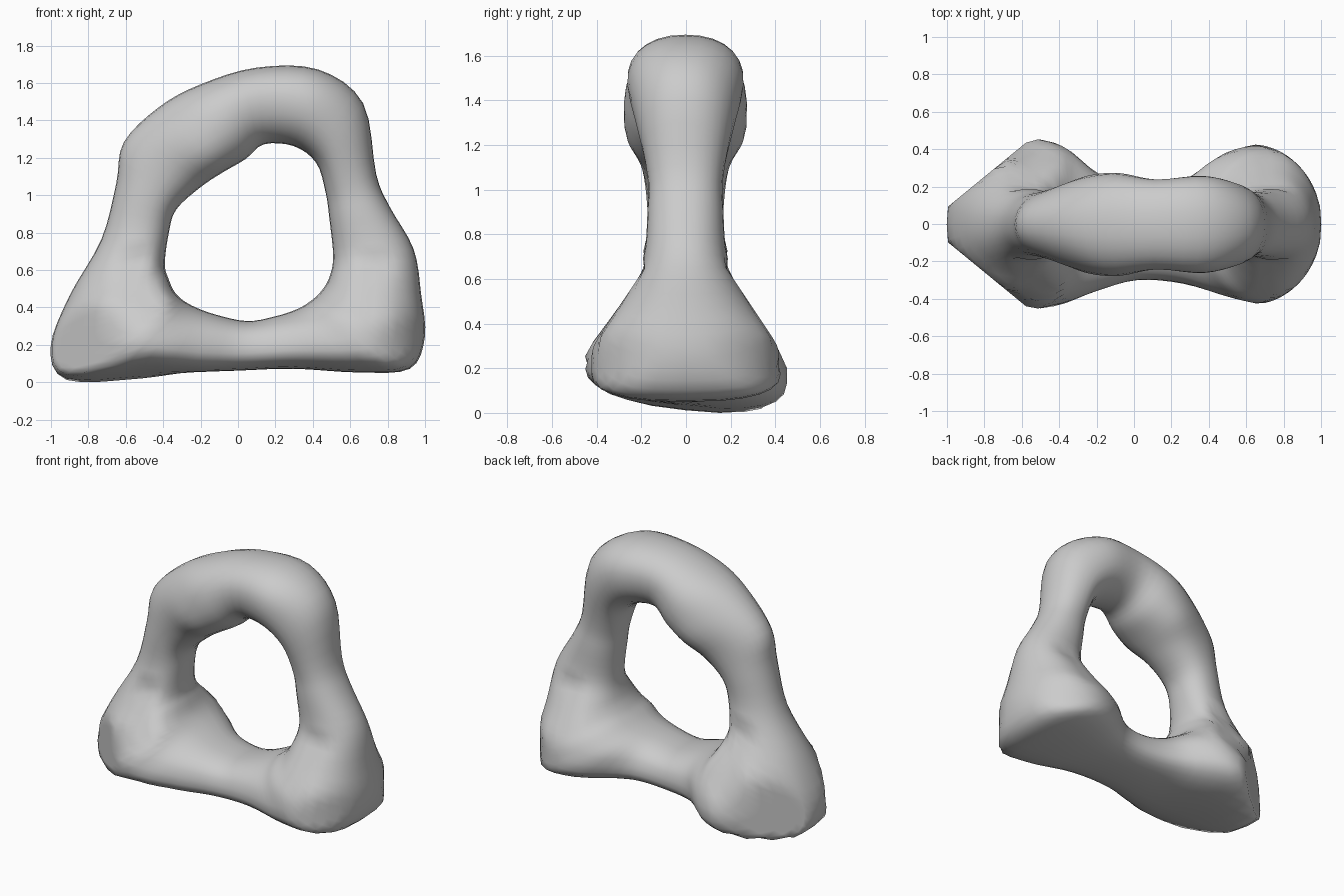
import bpy, bmesh
from math import sin, cos, pi, copysign, sqrt

if "Cube" in bpy.data.objects:
    bpy.data.objects.remove(bpy.data.objects["Cube"])

# Cross-sections clockwise from the crown:
# outer x, outer z, inner x, inner z, half depth, flare towards the outside
SECTIONS = [
    (0.10, 1.69, 0.14, 1.28, 0.24, 0.1),
    (0.43, 1.68, 0.30, 1.27, 0.26, 0.05),
    (0.67, 1.50, 0.42, 1.18, 0.22, -0.1),
    (0.74, 1.12, 0.47, 1.02, 0.17, 0.0),
    (0.81, 0.95, 0.49, 0.88, 0.17, 0.0),
    (0.94, 0.72, 0.51, 0.68, 0.19, 0.0),
    (0.98, 0.48, 0.49, 0.57, 0.28, 0.0),
    (1.00, 0.25, 0.45, 0.50, 0.38, 0.1),
    (0.92, 0.08, 0.40, 0.45, 0.42, 0.15),
    (0.65, 0.06, 0.32, 0.40, 0.38, 0.2),
    (0.30, 0.08, 0.20, 0.36, 0.27, 0.15),
    (0.00, 0.07, 0.05, 0.335, 0.255, 0.1),
    (-0.25, 0.06, -0.12, 0.37, 0.31, 0.15),
    (-0.52, 0.04, -0.25, 0.42, 0.42, 0.2),
    (-0.92, 0.03, -0.33, 0.48, 0.46, 0.0),
    (-1.00, 0.20, -0.37, 0.56, 0.38, -0.1),
    (-0.90, 0.47, -0.39, 0.64, 0.25, -0.1),
    (-0.73, 0.77, -0.37, 0.80, 0.175, -0.1),
    (-0.65, 1.07, -0.33, 0.93, 0.175, -0.1),
    (-0.61, 1.29, -0.20, 1.05, 0.20, -0.2),
    (-0.42, 1.48, -0.08, 1.13, 0.26, -0.2),
    (-0.20, 1.60, 0.04, 1.20, 0.275, 0.0),
]
STEPS, SIDES = 4, 28


def extend(s):
    # The base is boxier, and its middle sits slightly forward
    base = s[1] < 0.1
    shift = -0.04 if base and abs(s[0]) < 0.4 else 0.0
    return s + (shift, 0.78 if base else 0.92)


def spline(a, b, c, d, t):
    return [0.5 * (2 * q + (r - p) * t + (2 * p - 5 * q + 4 * r - s) * t * t
                   + (3 * q - p - 3 * r + s) * t ** 3)
            for p, q, r, s in zip(a, b, c, d)]


def power(v, e):
    return copysign(abs(v) ** e, v)


def shape_feet(x, y, z):
    # Left foot tapers to a wedge, right foot is round, both slope up to the legs
    limit = 1.0
    if x < -0.5:
        limit = 0.09 + 0.82 * max(0, 1 + x)
    elif x > 0.62:
        limit = 0.43 * sqrt(max(0, 1 - ((x - 0.62) / 0.385) ** 2))
    if 0.24 < z < 0.7:
        limit = min(limit, max(0.18, 0.18 + (0.66 - z) * 0.667))
    if z < 0.9:
        y = max(-limit, min(limit, y))
    # The left foot's underside leans down to the back
    lean = min(1, max(0, (-0.2 - x) / 0.3)) * max(0, 1 - z / 0.5)
    return x, y, z - 0.11 * y * lean


def section_points(s):
    ox, oz, ix, iz, half, flare, shift, e = s
    for j in range(SIDES):
        a = 2 * pi * j / SIDES
        u, v = power(cos(a), e), power(sin(a), e)
        f = (1 + u) / 2
        yield shape_feet(ix + (ox - ix) * f, shift + half * v * (1 + flare * u),
                         iz + (oz - iz) * f)


# Closed organic arch: base, two flared feet, legs and crown in one skin
keys = [extend(s) for s in SECTIONS]
n = len(keys)
bm = bmesh.new()
rings = []
for i in range(n):
    quad = [keys[(i + o) % n] for o in (-1, 0, 1, 2)]
    for k in range(STEPS):
        s = spline(*quad, k / STEPS)
        rings.append([bm.verts.new(p) for p in section_points(s)])
for i, ring in enumerate(rings):
    nxt = rings[(i + 1) % len(rings)]
    for j in range(SIDES):
        m = (j + 1) % SIDES
        bm.faces.new((ring[j], ring[m], nxt[m], nxt[j]))
bmesh.ops.recalc_face_normals(bm, faces=bm.faces)

# Stand on the ground, centred in x and y
lo = [min(v.co[a] for v in bm.verts) for a in range(3)]
hi = [max(v.co[a] for v in bm.verts) for a in range(3)]
bmesh.ops.translate(bm, verts=bm.verts,
                    vec=(-(lo[0] + hi[0]) / 2, -(lo[1] + hi[1]) / 2, -lo[2]))
for f in bm.faces:
    f.smooth = True
mesh = bpy.data.meshes.new("rock_arch")
bm.to_mesh(mesh)
bm.free()
bpy.context.collection.objects.link(bpy.data.objects.new("rock_arch", mesh))
